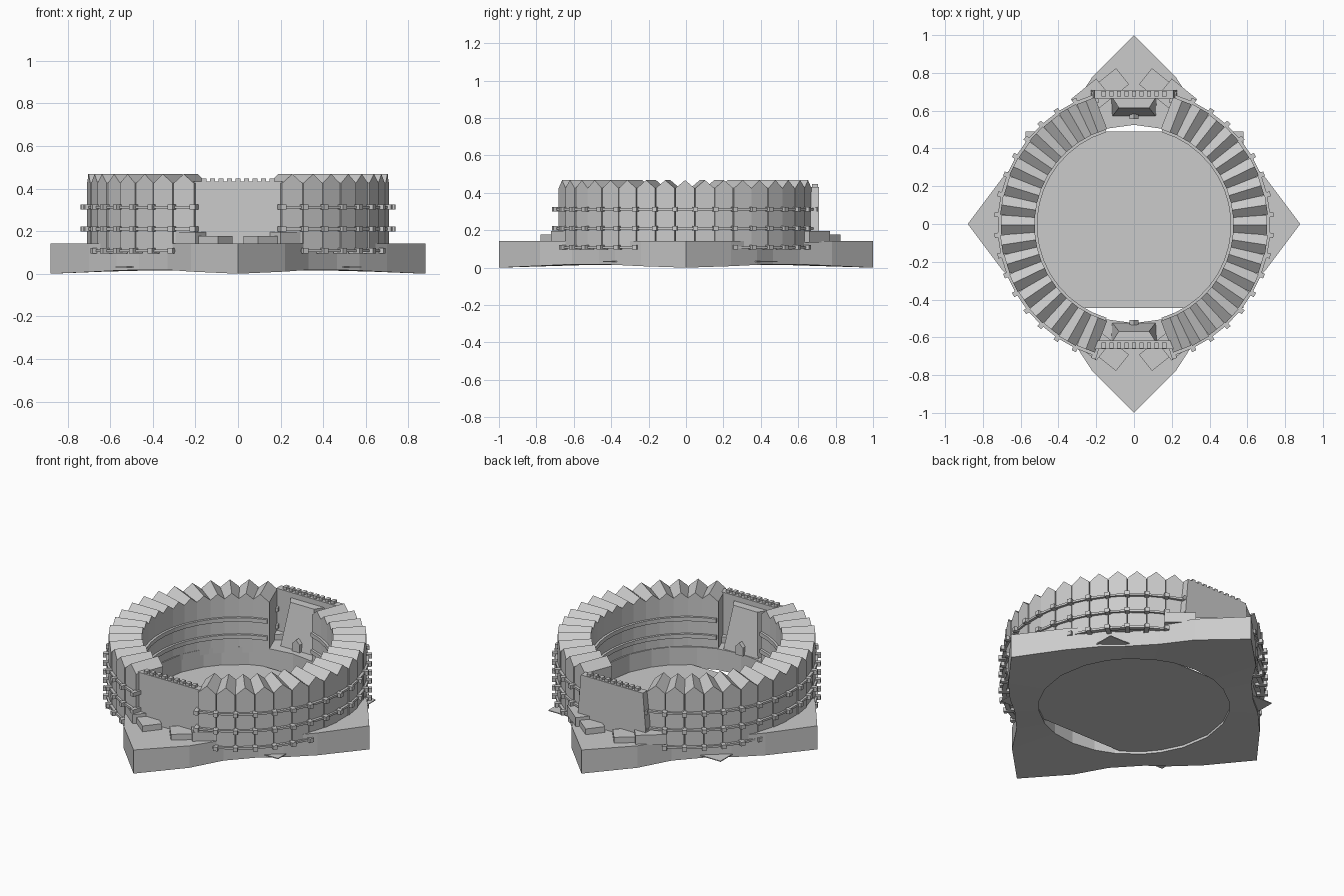
import bpy, bmesh
from math import sin, cos, pi, radians, atan2, hypot
from mathutils import Matrix, Vector

if "Cube" in bpy.data.objects:
    bpy.data.objects.remove(bpy.data.objects["Cube"])


def make(name, bm):
    bmesh.ops.recalc_face_normals(bm, faces=bm.faces)
    me = bpy.data.meshes.new(name)
    bm.to_mesh(me)
    bm.free()
    ob = bpy.data.objects.new(name, me)
    bpy.context.collection.objects.link(ob)
    return ob


def loft(bm, a, b):
    """Closed solid between two matching point loops."""
    va, vb = [bm.verts.new(p) for p in a], [bm.verts.new(p) for p in b]
    n = len(va)
    bm.faces.new(va)
    bm.faces.new(vb)
    for i in range(n):
        j = (i + 1) % n
        bm.faces.new((va[i], va[j], vb[j], vb[i]))


def box(bm, x0, x1, y0, y1, z0, z1, mat=Matrix()):
    q = [(x0, y0), (x1, y0), (x1, y1), (x0, y1)]
    loft(bm, [mat @ Vector((x, y, z0)) for x, y in q],
         [mat @ Vector((x, y, z1)) for x, y in q])


def spin(deg):
    return Matrix.Translation((0, -0.005, 0)) @ Matrix.Rotation(radians(deg), 4, 'Z')


# Four-pointed base ring, outline defined for one quarter (x, y, bottom z)
quarter = [(0.88, 0, 0), (0.70, 0.24, 0.008), (0.57, 0.38, 0.015), (0.465, 0.465, 0.018),
           (0.33, 0.61, 0.018), (0.22, 0.78, 0.01), (0, 1, 0)]
outline = quarter[:-1]
outline += [(-x, y, z) for x, y, z in reversed(quarter[1:])]
outline += [(-x, -y, z) for x, y, z in quarter[:-1]]
outline += [(x, -y, z) for x, y, z in reversed(quarter[1:])]
bm = bmesh.new()
rings = []
for x, y, z in outline:
    k = 0.525 / hypot(x, y)
    rings.append([bm.verts.new(p) for p in
                  ((x, y, z), (x, y, 0.143), (x * k, y * k, 0.143), (x * k, y * k, 0.015))])
for i in range(len(rings)):
    a, b = rings[i], rings[(i + 1) % len(rings)]
    for j in range(4):
        k = (j + 1) % 4
        bm.faces.new((a[j], b[j], b[k], a[k]))
make("star_base", bm)

# Thin floor sheet
bm = bmesh.new()
box(bm, -0.575, 0.58, -0.445, 0.49, 0.03, 0.035)
make("floor", bm)

# Palisade: pointed stakes, rails and clips on both sides
COUNT, PITCH = 17, 8.6
SPAN = COUNT * PITCH / 2
R0, R1 = 0.525, 0.705
profile = [(-0.051, 0.11), (0.051, 0.11), (0.051, 0.425), (0, 0.468), (-0.051, 0.425)]
for side, turn in (("right", 0), ("left", 180)):
    bm = bmesh.new()
    for i in range(COUNT):
        m = spin(turn - SPAN + (i + 0.5) * PITCH)
        loft(bm, [m @ Vector((R0, t, z)) for t, z in profile],
             [m @ Vector((R1 + 0.004 * (i % 2), t, z)) for t, z in profile])
    make(side + "_stakes", bm)

    rails, clips = bmesh.new(), bmesh.new()
    for level in (0.108, 0.21, 0.313):
        for i in range(COUNT):
            m = spin(turn - SPAN + (i + 0.5) * PITCH)
            box(rails, R1 - 0.01, R1 + 0.016, -0.054, 0.054, level - 0.006, level + 0.006, m)
            if level > 0.15:
                box(rails, R0 - 0.014, R0 + 0.01, -0.042, 0.042, level - 0.012, level + 0.012, m)
        for i in range(COUNT + 1):
            m = spin(turn - SPAN + i * PITCH)
            box(clips, R1 - 0.03, R1 + 0.035, -0.013, 0.013, level - 0.012, level + 0.012, m)
    make(side + "_rails", rails)
    make(side + "_clips", clips)

# Gates, built facing -y; the second is turned around
for name, turn, shift in (("front", 0, 0.022), ("back", pi, 0.025)):
    m = Matrix.Translation((0, shift, 0)) @ Matrix.Rotation(turn, 4, 'Z')

    # Tapered gate panel
    bm = bmesh.new()
    panel = [(-0.232, 0.143), (0.232, 0.143), (0.208, 0.432), (-0.208, 0.432)]
    loft(bm, [m @ Vector((x, -0.685, z)) for x, z in panel],
         [m @ Vector((x, -0.640, z)) for x, z in panel])
    make(name + "_gate_panel", bm)

    # Row of small pegs on the panel top
    bm = bmesh.new()
    for i in range(9):
        x = -0.16 + i * 0.04
        box(bm, x - 0.011, x + 0.011, -0.68, -0.65, 0.43, 0.448, m)
    make(name + "_gate_pegs", bm)

    # Sloping inner buttress
    bm = bmesh.new()
    low = [(-0.12, -0.645), (0.12, -0.645), (0.115, -0.545), (-0.115, -0.545)]
    top = [(-0.115, -0.645), (0.115, -0.645), (0.08, -0.59), (-0.08, -0.59)]
    loft(bm, [m @ Vector((x, y, 0.14)) for x, y in low],
         [m @ Vector((x, y, 0.40)) for x, y in top])
    make(name + "_gate_buttress", bm)

    # Angled beams at the foot of the gate
    bm = bmesh.new()
    for s in (-1, 1):
        for (ax, ay), (bx, by), w, h in (((0.095, -0.80), (0.27, -0.66), 0.11, 0.178),
                                         ((0.20, -0.745), (0.335, -0.635), 0.08, 0.197)):
            d = Vector((bx - ax, by - ay, 0)).normalized()
            n = Vector((-d.y, d.x, 0)) * w
            q = [Vector((ax, ay, 0)), Vector((bx, by, 0)),
                 Vector((bx, by, 0)) + n, Vector((ax, ay, 0)) + n]
            loft(bm, [m @ Vector((s * p.x, p.y, 0.135)) for p in q],
                 [m @ Vector((s * p.x, p.y, h)) for p in q])
    make(name + "_gate_beams", bm)

    # Short pointed post on the inner side
    bm = bmesh.new()
    post = [(-0.025, 0.14), (0.025, 0.14), (0.025, 0.19), (0, 0.215), (-0.025, 0.19)]
    loft(bm, [m @ Vector((x, -0.56, z)) for x, z in post],
         [m @ Vector((x, -0.53, z)) for x, z in post])
    make(name + "_gate_post", bm)
